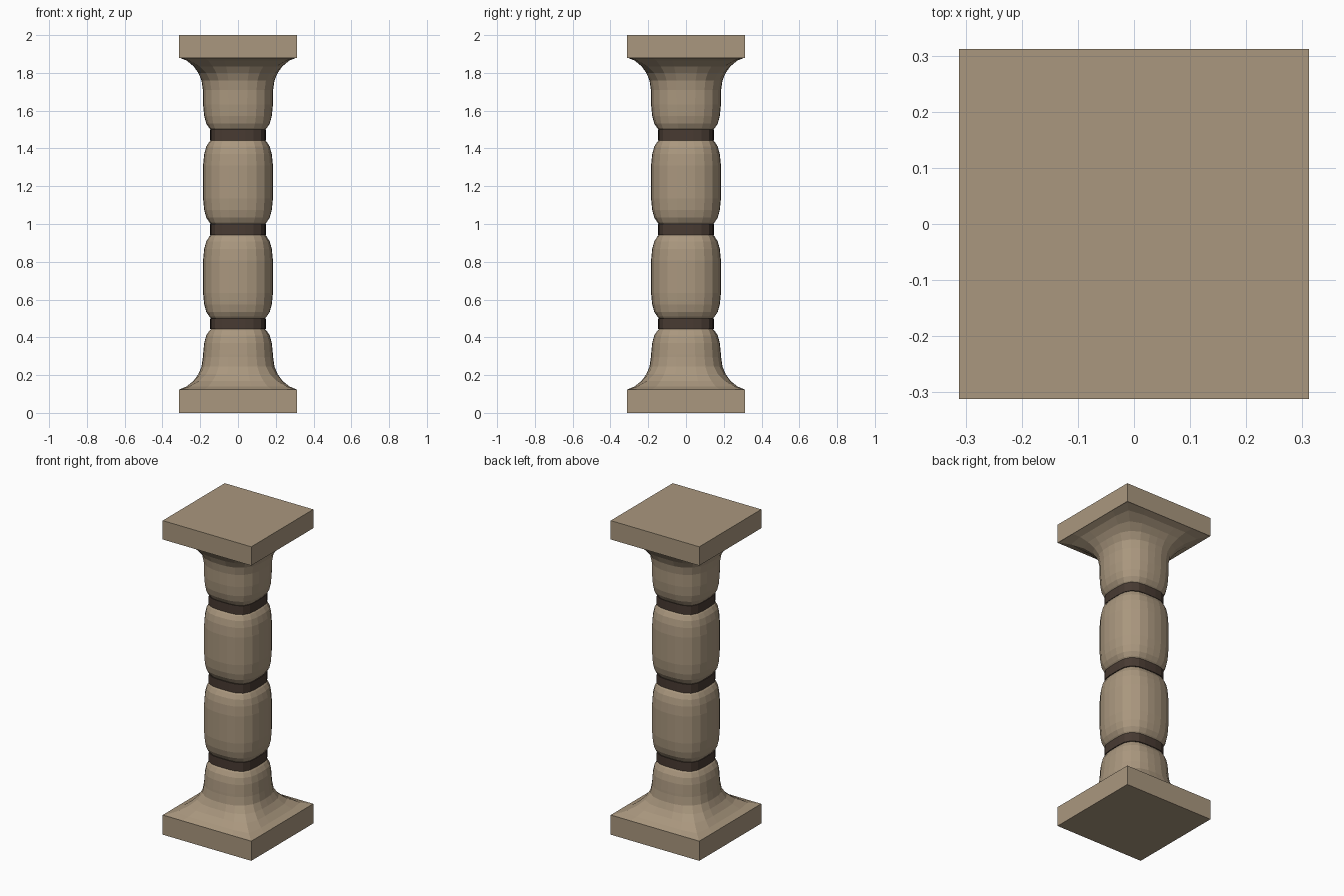
import bpy, bmesh, math

cube = bpy.data.objects.get("Cube")
if cube:
    bpy.data.objects.remove(cube, do_unlink=True)

SIDES = 24


def make_material(name, rgb):
    mat = bpy.data.materials.new(name)
    mat.use_nodes = True
    colour = (*rgb, 1.0)
    mat.diffuse_color = colour
    bsdf = mat.node_tree.nodes["Principled BSDF"]
    bsdf.inputs["Base Color"].default_value = colour
    bsdf.inputs["Roughness"].default_value = 0.9
    return mat


stone = make_material("sandstone", (0.40, 0.31, 0.21))
dark = make_material("dark_band", (0.065, 0.043, 0.032))


def finish(name, bm, mat):
    bmesh.ops.recalc_face_normals(bm, faces=bm.faces)
    mesh = bpy.data.meshes.new(name)
    bm.to_mesh(mesh)
    bm.free()
    mesh.materials.append(mat)
    obj = bpy.data.objects.new(name, mesh)
    bpy.context.collection.objects.link(obj)
    return obj


def loft(name, rings, mat):
    """Stack rounded-square rings given as (z, half width, squareness)."""
    bm = bmesh.new()
    previous = None
    for z, half, power in rings:
        ring = []
        for i in range(SIDES):
            a = math.tau * i / SIDES
            c, s = math.cos(a), math.sin(a)
            r = half / (abs(c) ** power + abs(s) ** power) ** (1 / power)
            ring.append(bm.verts.new((r * c, r * s, z)))
        if previous:
            for i in range(SIDES):
                j = (i + 1) % SIDES
                bm.faces.new((previous[i], previous[j], ring[j], ring[i]))
        else:
            bm.faces.new(ring[::-1])
        previous = ring
    bm.faces.new(previous)
    return finish(name, bm, mat)


def slab(name, low, high, half):
    bm = bmesh.new()
    bmesh.ops.create_cube(bm, size=1)
    for v in bm.verts:
        v.co.x *= 2 * half
        v.co.y *= 2 * half
        v.co.z = high if v.co.z > 0 else low
    return finish(name, bm, stone)


# Rounded end of a shaft segment: (distance from end, half width, squareness)
END = [(0, 0.137, 3.6), (0.015, 0.152, 3.2), (0.04, 0.168, 2.8),
       (0.08, 0.179, 2.6), (0.14, 0.185, 2.5)]
# Flare from the square slab into the round shaft
FLARE = [(0, 0.308, 40), (0.015, 0.272, 12), (0.045, 0.235, 5),
         (0.08, 0.21, 3.2), (0.12, 0.193, 2.6), (0.17, 0.186, 2.5)]


def segment(name, low, high, low_shape, high_shape):
    rings = [(low + d, r, p) for d, r, p in low_shape]
    rings += [(high - d, r, p) for d, r, p in reversed(high_shape)]
    return loft(name, rings, stone)


# Square slabs at both ends
slab("base_slab", 0, 0.125, 0.312)
slab("top_slab", 1.88, 2, 0.312)

# Four shaft segments
segment("flared_base", 0.125, 0.45, FLARE, END)
segment("lower_shaft", 0.495, 0.948, END, END)
segment("upper_shaft", 0.994, 1.45, END, END)
segment("flared_top", 1.492, 1.88, END, FLARE)

# Dark squarish bands in the waists
for name, z in (("lower_band", 0.473), ("middle_band", 0.971), ("upper_band", 1.471)):
    loft(name, [(z - 0.028, 0.147, 3.6), (z + 0.028, 0.147, 3.6)], dark)
